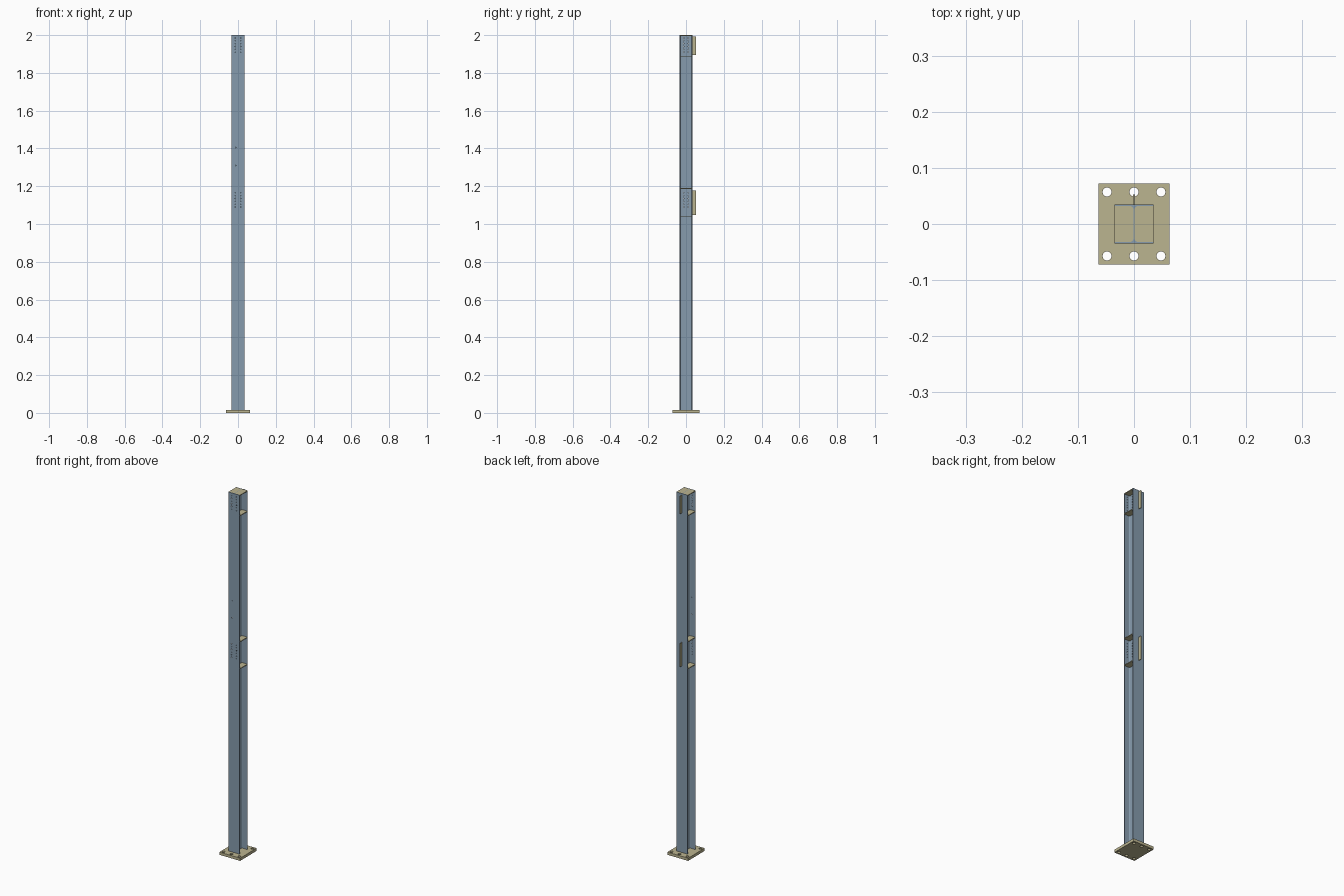
import bpy, bmesh, math
from mathutils import Vector, Matrix

if "Cube" in bpy.data.objects:
    bpy.data.objects.remove(bpy.data.objects["Cube"])

def material(name, col):
    m = bpy.data.materials.new(name)
    m.diffuse_color = col
    m.use_nodes = True
    m.node_tree.nodes["Principled BSDF"].inputs["Base Color"].default_value = m.diffuse_color
    return m

BLUE = material("column_steel", (0.24, 0.33, 0.42, 1))
TAN = material("plate_steel", (0.50, 0.46, 0.28, 1))

def finish(bm, name, mat=None):
    bmesh.ops.recalc_face_normals(bm, faces=bm.faces)
    me = bpy.data.meshes.new(name)
    bm.to_mesh(me)
    bm.free()
    ob = bpy.data.objects.new(name, me)
    bpy.context.collection.objects.link(ob)
    if mat:
        me.materials.append(mat)
    return ob

def prism(name, pts, z0, z1, mat):
    bm = bmesh.new()
    f = bm.faces.new([bm.verts.new((x, y, z0)) for x, y in pts])
    r = bmesh.ops.extrude_face_region(bm, geom=[f])
    top = [v for v in r["geom"] if isinstance(v, bmesh.types.BMVert)]
    bmesh.ops.translate(bm, verts=top, vec=(0, 0, z1 - z0))
    return finish(bm, name, mat)

def box(name, x0, x1, y0, y1, z0, z1, mat):
    return prism(name, [(x0, y0), (x1, y0), (x1, y1), (x0, y1)], z0, z1, mat)

def drill(ob, holes, axis, radius, depth, segs):
    # cut a set of round holes along one axis
    bm = bmesh.new()
    rot = Vector((0, 0, 1)).rotation_difference(Vector(axis)).to_matrix().to_4x4()
    for p in holes:
        bmesh.ops.create_cone(bm, cap_ends=True, segments=segs, radius1=radius,
                              radius2=radius, depth=depth,
                              matrix=Matrix.Translation(p) @ rot)
    cutter = finish(bm, ob.name + "_cutter")
    cutter.hide_render = True
    mod = ob.modifiers.new("holes", 'BOOLEAN')
    mod.operation = 'DIFFERENCE'
    mod.solver = 'EXACT'
    mod.object = cutter
    bpy.context.view_layer.objects.active = ob
    bpy.ops.object.modifier_apply(modifier=mod.name)
    bpy.data.objects.remove(cutter)

H, TF, TW, R = 0.035, 0.0033, 0.0012, 0.005   # half size, flange, half web, root radius
BASE = 0.015

# base plate with six anchor holes
base = box("base_plate", -0.0635, 0.0635, -0.0725, 0.0725, 0, BASE, TAN)
drill(base, [(x, y, BASE / 2) for x in (-0.048, 0, 0.048) for y in (-0.057, 0.057)],
      (0, 0, 1), 0.008, 0.05, 24)

# rolled I-section column with rounded web roots
quarter = [(H, H), (H, H - TF)]
for i in range(6):
    a = math.pi / 2 * (1 + i / 5)
    quarter.append((TW + R + R * math.cos(a), H - TF - R + R * math.sin(a)))
right = quarter + [(x, -y) for x, y in reversed(quarter)]
column = prism("column", right + [(-x, y) for x, y in reversed(right)], BASE, 2.0, BLUE)

# bolt holes in the front flange, the web and the pair of small fixing holes
rows = [1.09 + 0.015 * i for i in range(6)] + [1.91 + 0.015 * i for i in range(6)]
drill(column, [(x, -H + TF / 2, z) for z in rows for x in (-0.015, 0.015)]
      + [(-0.012, -H + TF / 2, z) for z in (1.31, 1.405)], (0, 1, 0), 0.002, 0.012, 12)
drill(column, [(0, y, z) for z in rows for y in (-0.012, 0.012)],
      (1, 0, 0), 0.002, 0.012, 12)

# stiffeners and cap between the flanges on both sides of the web
for name, z in (("lower_stiffener", 1.037), ("middle_stiffener", 1.186),
                ("upper_stiffener", 1.883), ("cap_plate", 1.996)):
    for side, s in (("left", -1), ("right", 1)):
        x0, x1 = sorted((s * TW * 0.5, s * H))
        box(f"{name}_{side}", x0, x1, -H + TF, H - TF, z, z + 0.004, TAN)

# connection tabs on the back flange
for name, z0, z1 in (("lower_tab", 1.048, 1.178), ("upper_tab", 1.895, 1.992)):
    box(name, -0.0015, 0.0015, H, 0.053, z0, z1, TAN)

for ob in (base, column):
    bpy.ops.object.select_all(action='DESELECT')
    ob.select_set(True)
    bpy.context.view_layer.objects.active = ob
    bpy.ops.object.shade_smooth_by_angle(angle=math.radians(30))
